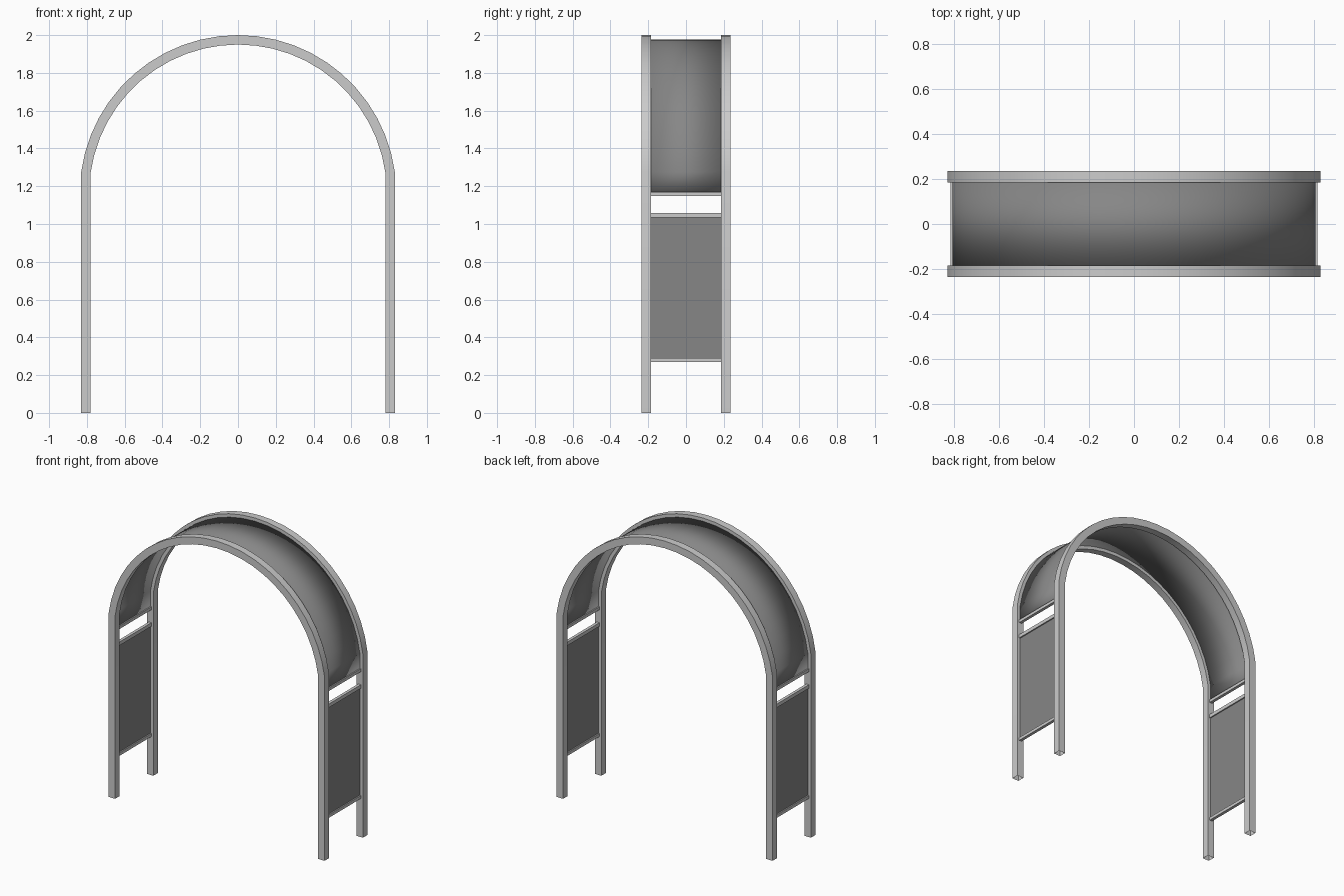
import bpy, bmesh, math

if "Cube" in bpy.data.objects:
    bpy.data.objects.remove(bpy.data.objects["Cube"], do_unlink=True)


def material(name, value):
    m = bpy.data.materials.new(name)
    m.use_nodes = True
    colour = (value, value, value, 1)
    m.diffuse_color = colour
    m.node_tree.nodes["Principled BSDF"].inputs["Base Color"].default_value = colour
    return m


light_grey = material("light grey frame", 0.6)
dark_grey = material("dark grey panel", 0.24)

CENTRE_Z = 1.162     # centre of the arch curve
LEG_X = 0.805        # centreline of the legs
RADIUS = 0.813       # centreline of the arch
HALF = 0.025         # half the frame bar
FRAME_Y = 0.21
PANEL_Y = FRAME_Y - HALF
SEGMENTS = 24


def arch_path(offset, bottom):
    """Leg, arc, leg outline as (x, z) points."""
    x, r = LEG_X + offset, RADIUS + offset
    start = math.acos(x / r)
    sweep = math.pi - 2 * start
    pts = [(x, bottom)]
    for i in range(SEGMENTS + 1):
        a = start + sweep * i / SEGMENTS
        pts.append((r * math.cos(a), CENTRE_Z + r * math.sin(a)))
    return pts + [(-x, bottom)]


def finish(name, bm, mat, smooth=False):
    bmesh.ops.recalc_face_normals(bm, faces=bm.faces)
    mesh = bpy.data.meshes.new(name)
    bm.to_mesh(mesh)
    bm.free()
    mesh.materials.append(mat)
    obj = bpy.data.objects.new(name, mesh)
    bpy.context.collection.objects.link(obj)
    if smooth:
        bpy.ops.object.select_all(action='DESELECT')
        obj.select_set(True)
        bpy.context.view_layer.objects.active = obj
        bpy.ops.object.shade_smooth_by_angle(angle=math.radians(30))
    return obj


def sweep_strip(bm, rails, closed):
    """Bridge neighbouring point rows with quads."""
    rows = [[bm.verts.new(p) for p in rail] for rail in rails]
    pairs = list(zip(rows, rows[1:]))
    if closed:
        pairs.append((rows[-1], rows[0]))
    for a, b in pairs:
        for i in range(len(a) - 1):
            bm.faces.new((a[i], a[i + 1], b[i + 1], b[i]))


def box(name, size, location, mat):
    bm = bmesh.new()
    bmesh.ops.create_cube(bm, size=1)
    bmesh.ops.scale(bm, vec=size, verts=bm.verts)
    obj = finish(name, bm, mat)
    obj.location = location


# Square-section arched frames, front and back
for name, y in (("front_frame", -FRAME_Y), ("back_frame", FRAME_Y)):
    bm = bmesh.new()
    corners = ((-HALF, -HALF), (HALF, -HALF), (HALF, HALF), (-HALF, HALF))
    sweep_strip(bm, [[(x, y + dy, z) for x, z in arch_path(off, 0)]
                     for off, dy in corners], True)
    finish(name, bm, light_grey, True)

# Curved roof sheet between the frames
bm = bmesh.new()
sweep_strip(bm, [[(x, y, z) for x, z in arch_path(0, CENTRE_Z)]
                 for y in (-PANEL_Y, PANEL_Y)], False)
roof = finish("roof_sheet", bm, dark_grey, True)
solid = roof.modifiers.new("thickness", 'SOLIDIFY')
solid.thickness = 0.004
solid.offset = 0

# Side panels and their cross rails
RAILS = (("lower_rail", 0.279, 0.021), ("upper_rail", 1.047, 0.025),
         ("roof_rail", 1.16, 0.021))
for side, sign in (("left", 1), ("right", -1)):
    x = sign * LEG_X
    box(side + "_panel", (0.004, 2 * PANEL_Y, 0.768), (x, 0, 0.663), dark_grey)
    for name, z, height in RAILS:
        box(side + "_" + name, (0.021, 2 * PANEL_Y, height), (x, 0, z), light_grey)
